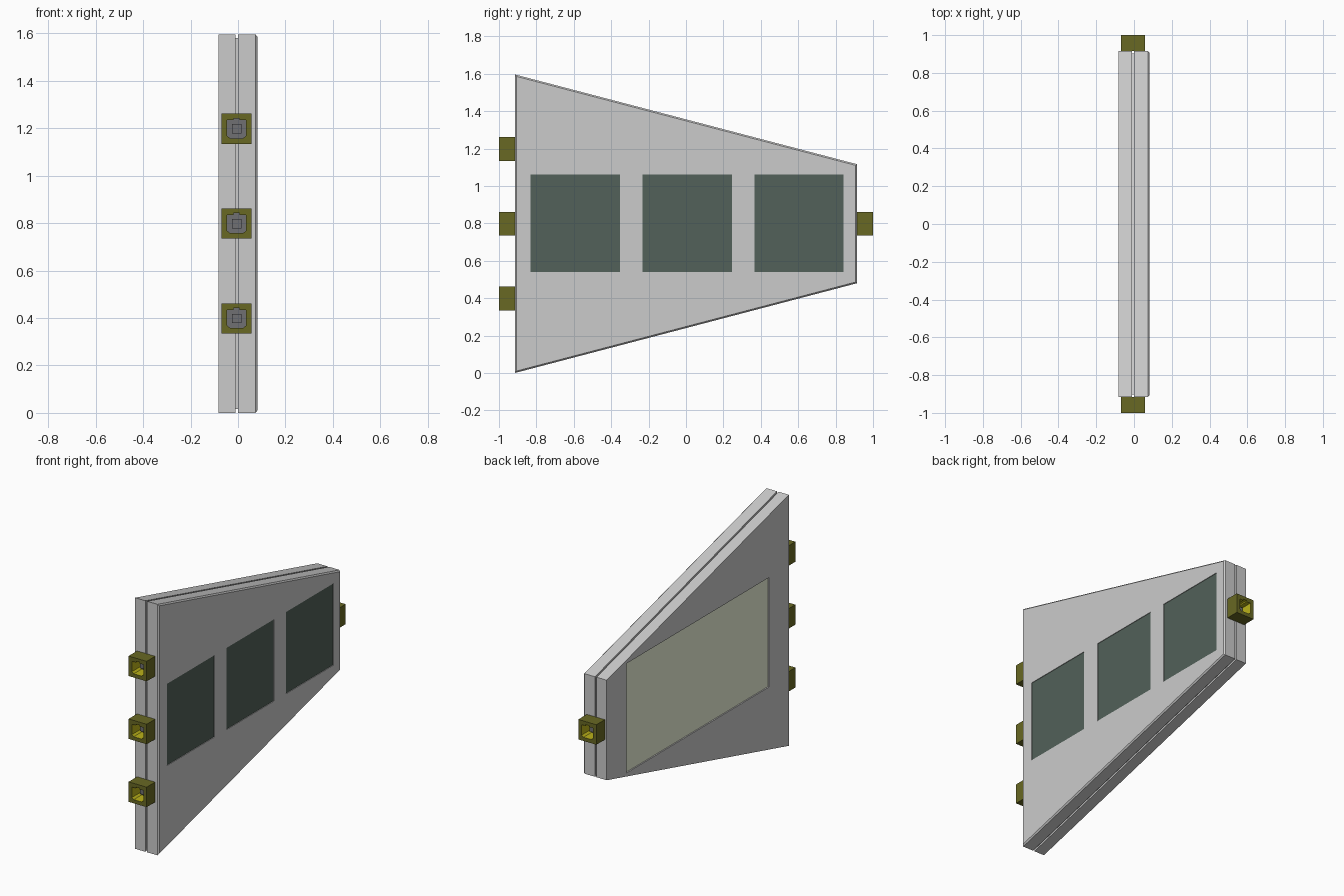
import bpy, bmesh
from math import pi
from mathutils import Matrix

if "Cube" in bpy.data.objects:
    bpy.data.objects.remove(bpy.data.objects["Cube"])

HALF_Y, H, RISE = 0.915, 1.596, 0.48
SLOPE = RISE / (2 * HALF_Y)
MID = H / 2
CX = -0.006  # groove and socket centre line


def material(name, rgb):
    m = bpy.data.materials.new(name)
    m.diffuse_color = (*rgb, 1)
    m.use_nodes = True
    m.node_tree.nodes["Principled BSDF"].inputs["Base Color"].default_value = m.diffuse_color
    return m


OLIVE = material("olive", (0.14, 0.14, 0.017))
YELLOW = material("yellow", (0.5, 0.45, 0.01))
DARK = material("dark_glass", (0.085, 0.12, 0.1))
PALE = material("pale_label", (0.85, 0.9, 0.7))
GREY = material("dark_grey", (0.16, 0.16, 0.17))


def finish(name, bm, *mats):
    bmesh.ops.recalc_face_normals(bm, faces=bm.faces)
    me = bpy.data.meshes.new(name)
    bm.to_mesh(me)
    bm.free()
    for m in mats:
        me.materials.append(m)
    ob = bpy.data.objects.new(name, me)
    bpy.context.collection.objects.link(ob)
    return ob


def box(name, lo, hi, *mats):
    bm = bmesh.new()
    bmesh.ops.create_cube(bm, size=1)
    for v in bm.verts:
        v.co = [(a + b) / 2 + c * (b - a) for a, b, c in zip(lo, hi, v.co)]
    return finish(name, bm, *mats)


def slab(name, sections):
    """Tapered plate: each section is (x, inset)."""
    bm = bmesh.new()
    rings = []
    for x, d in sections:
        y0, y1 = -HALF_Y + d, HALF_Y - d
        lo = [SLOPE * (y + HALF_Y) + d * 1.034 for y in (y0, y1)]
        pts = [(y0, lo[0]), (y1, lo[1]), (y1, H - lo[1]), (y0, H - lo[0])]
        rings.append([bm.verts.new((x, *p)) for p in pts])
    for a, b in zip(rings, rings[1:]):
        for i in range(4):
            j = (i + 1) % 4
            bm.faces.new((a[i], a[j], b[j], b[i]))
    bm.faces.new(rings[0])
    bm.faces.new(rings[-1])
    return finish(name, bm)


def cut(ob, cutter):
    mod = ob.modifiers.new("recess", 'BOOLEAN')
    mod.operation = 'DIFFERENCE'
    mod.solver = 'EXACT'
    mod.object = cutter
    bpy.context.view_layer.objects.active = ob
    bpy.ops.object.modifier_apply(modifier=mod.name)
    bpy.data.objects.remove(cutter)


# case halves with a seam between them
left = slab("left_case", [(-0.083, 0), (-0.011, 0)])
right = slab("right_case", [(0.0, 0), (0.074, 0), (0.082, 0.008)])
slab("seam_core", [(-0.02, 0.012), (0.01, 0.012)])

# three dark windows on the right face
for i, y in enumerate((-0.592, 0.007, 0.604)):
    lo, hi = (y - 0.239, 0.54), (y + 0.239, 1.06)
    cut(right, box("cutter", (0.074, *lo), (0.1, *hi)))
    box(f"window_{i + 1}", (0.07, *lo), (0.078, *hi), DARK)

# large recessed label on the left face
lo, hi = (-0.715, 0.45), (0.715, 1.146)
cut(left, box("cutter", (-0.1, *lo), (-0.073, *hi)))
box("label_panel", (-0.075, *lo), (-0.07, *hi), PALE)


def socket(name, z, back=False):
    """Square housing with a keyed opening; built facing -y."""
    turn = Matrix.Translation((CX, 0, z))
    if back:
        turn = turn @ Matrix.Rotation(pi, 4, 'Z')
    y0, y1, r = -1.0, -HALF_Y, 0.0635
    # opening outline: chamfered lower corners, key notch on top
    half = [(0.027, -0.04), (0.04, -0.03), (0.04, 0.036), (0.012, 0.036), (0.012, 0.044)]
    outline = half + [(-x, h) for x, h in reversed(half)]
    bm = bmesh.new()
    outer = [(-r, -r), (r, -r), (r, r), (-r, r)]
    front_o = [bm.verts.new((x, y0, h)) for x, h in outer]
    back_o = [bm.verts.new((x, y1, h)) for x, h in outer]
    front_i = [bm.verts.new((x, y0, h)) for x, h in outline]
    back_i = [bm.verts.new((x, y1 - 0.005, h)) for x, h in outline]

    def wall(a, b, mat):
        for i in range(len(a)):
            j = (i + 1) % len(a)
            bm.faces.new((a[i], a[j], b[j], b[i])).material_index = mat

    wall(front_o, back_o, 0)
    wall(front_i, back_i, 1)
    bm.faces.new(back_o)
    bm.faces.new(back_i).material_index = 2
    # front rim in two halves around the opening
    fo, fi = front_o, front_i
    bm.faces.new([fo[1], fo[2]] + [fo[3]] + [fi[5], fi[4], fi[3], fi[2], fi[1], fi[0]])
    bm.faces.new([fo[3], fo[0], fo[1]] + [fi[0], fi[9], fi[8], fi[7], fi[6], fi[5]])
    bm.transform(turn)
    finish(name, bm, OLIVE, YELLOW, GREY)
    # square pin in the middle of the opening
    s = -1 if not back else 1
    ys = sorted((s * 0.95, s * 0.915))
    box(name + "_pin", (CX - 0.02, ys[0], z - 0.02), (CX + 0.02, ys[1], z + 0.02), GREY)


for label, z in (("lower", 0.398), ("middle", 0.798), ("upper", 1.198)):
    socket(f"{label}_front_socket", z)
socket("back_socket", MID, back=True)
